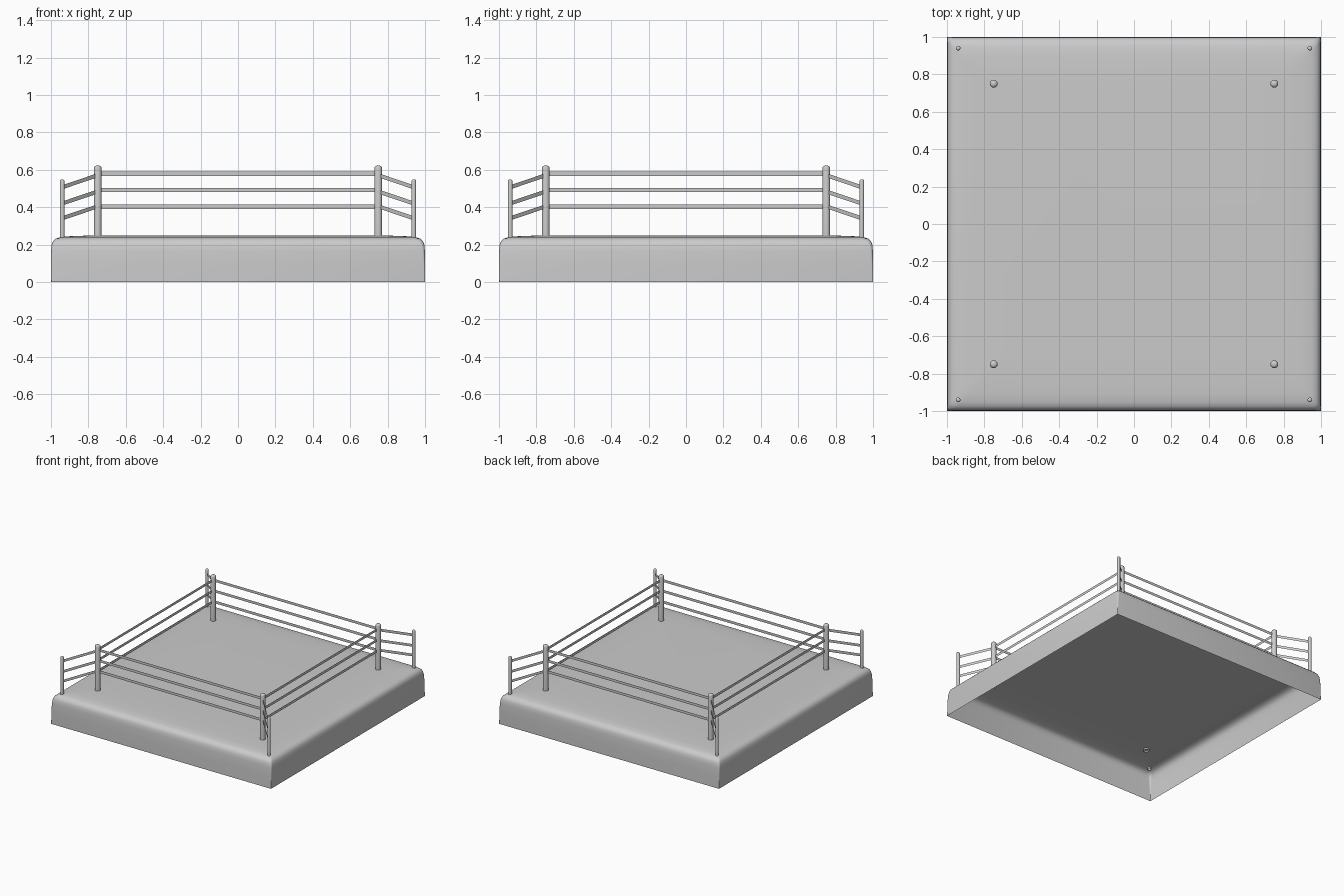
import bpy, math

if "Cube" in bpy.data.objects:
    bpy.data.objects.remove(bpy.data.objects["Cube"])

def make(name, verts, faces, mirror=False):
    me = bpy.data.meshes.new(name)
    me.from_pydata(verts, [], faces)
    me.update()
    ob = bpy.data.objects.new(name, me)
    bpy.context.collection.objects.link(ob)
    if mirror:
        m = ob.modifiers.new("Mirror", "MIRROR")
        m.use_axis = (True, True, False)
        m.use_mirror_merge = False
    return ob

def smooth(ob, angle):
    bpy.ops.object.select_all(action="DESELECT")
    ob.select_set(True)
    bpy.context.view_layer.objects.active = ob
    bpy.ops.object.shade_smooth_by_angle(angle=math.radians(angle))

def loft(rings):
    # join equal-length rings with quads and cap the last one
    n = len(rings[0])
    verts = [v for r in rings for v in r]
    faces = [(k * n + i, k * n + (i + 1) % n, (k + 1) * n + (i + 1) % n, (k + 1) * n + i)
             for k in range(len(rings) - 1) for i in range(n)]
    faces.append(tuple(range((len(rings) - 1) * n, len(rings) * n)))
    return verts, faces

def rounded_square(h, r, z, steps=4):
    pts = []
    for q in range(4):
        a0 = q * math.pi / 2
        sx, sy = (1, -1, -1, 1)[q], (1, 1, -1, -1)[q]
        for s in range(steps + 1):
            a = a0 + s / steps * math.pi / 2
            pts.append((sx * (h - r) + r * math.cos(a), sy * (h - r) + r * math.sin(a), z))
    return pts

# Platform: open-bottomed shell with softly rolled top edge (half size, corner radius, height)
profile = [(1.0, .004, 0), (1.0, .008, .10), (.999, .015, .17), (.996, .022, .20), (.989, .026, .219),
           (.975, .03, .232), (.95, .035, .240), (.90, .04, .245), (.82, .04, .248), (.70, .04, .25)]
smooth(make("platform", *loft([rounded_square(*p) for p in profile])), 50)

# Posts: round, with domed tops and open bottoms
def post(name, c, r, z0, z1, sides=16):
    shape = [(r, z0), (r, z1 - .8 * r), (.9 * r, z1 - .4 * r), (.6 * r, z1 - .1 * r), (.25 * r, z1)]
    rings = [[(c + q * math.cos(2 * math.pi * i / sides), c + q * math.sin(2 * math.pi * i / sides), z)
              for i in range(sides)] for q, z in shape]
    smooth(make(name, *loft(rings), mirror=True), 50)

post("ring_posts", .75, .021, .236, .623)
post("corner_posts", .94, .0125, .225, .549)

# Ropes: flat upright bands
W = .011
def band(a, b):
    return [(*a[:2], a[2] - W), (*b[:2], b[2] - W), (*b[:2], b[2] + W), (*a[:2], a[2] + W)]

quad = [(0, 1, 2, 3)]
P = .75
for i, z in enumerate((.403, .492, .579), 1):
    make(f"side_rope_{i}", band((-P, -P, z), (P, -P, z)) + band((-P, P, z), (P, P, z))
         + band((-P, -P, z), (-P, P, z)) + band((P, -P, z), (P, P, z)),
         [tuple(4 * k + j for j in range(4)) for k in range(4)])

# Sloping ropes from the ring posts out to the corner posts
for i, (za, zb) in enumerate(((.405, .341), (.484, .420), (.571, .507)), 1):
    make(f"corner_rope_{i}", band((.75, .75, za), (.94, .94, zb)), quad, mirror=True)
